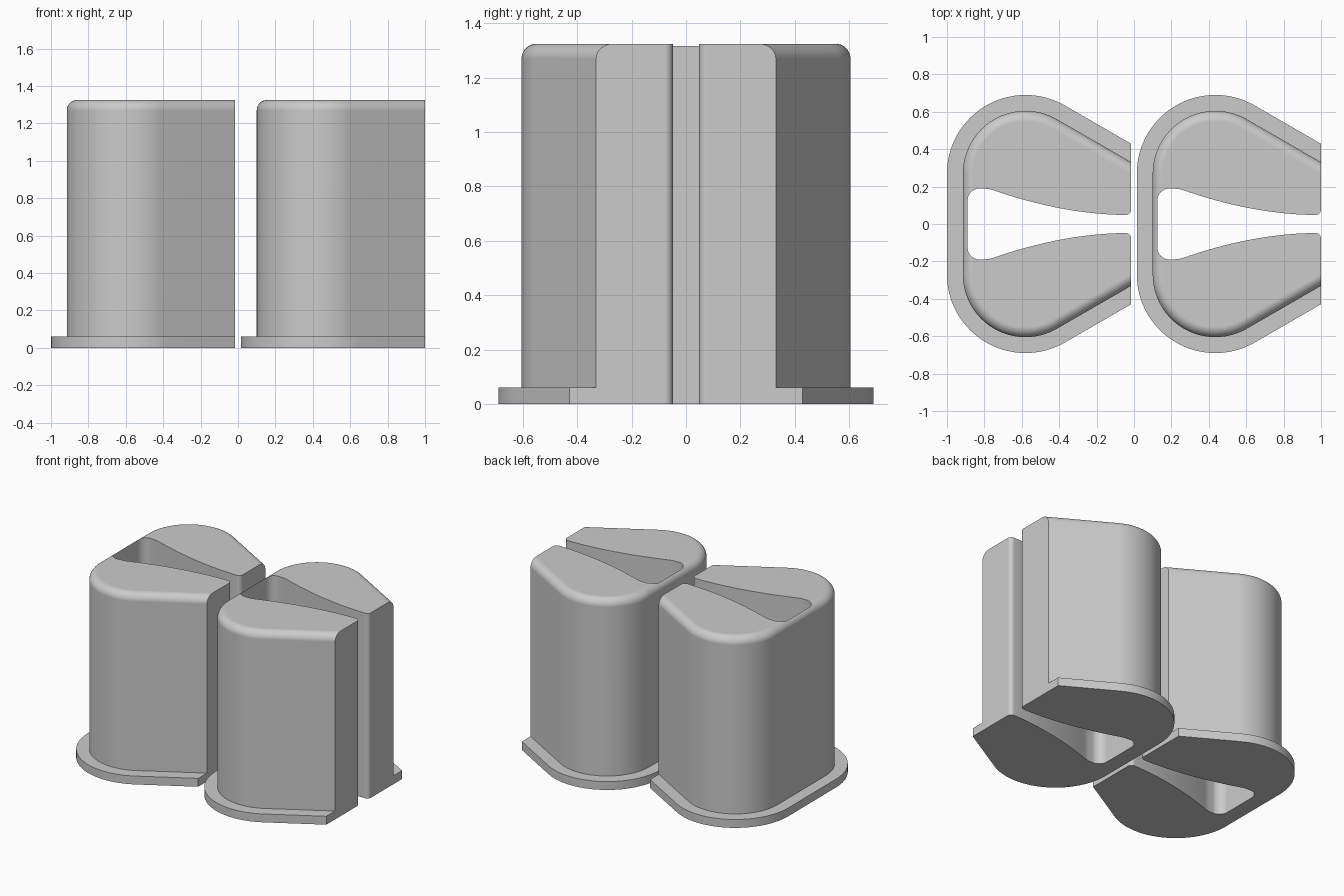
import bpy, bmesh, math

if "Cube" in bpy.data.objects:
    bpy.data.objects.remove(bpy.data.objects["Cube"])

X_END = -0.015            # flat open end of one holder
CX, CY = -0.58, 0.27      # centre of the big rounded corners
TOP, FLANGE, FILLET = 1.325, 0.06, 0.055
R_FLANGE, R_BODY = 0.42, 0.335
PITCH = 1.015             # distance between the two holders

grey = bpy.data.materials.new("light_grey")
grey.diffuse_color = (0.6, 0.6, 0.6, 1)
grey.use_nodes = True
grey.node_tree.nodes["Principled BSDF"].inputs["Base Color"].default_value = grey.diffuse_color


def arc(cx, cy, r, a0, a1, n):
    angles = [math.radians(a0 + (a1 - a0) * i / n) for i in range(n + 1)]
    return [(cx + r * math.cos(a), cy + r * math.sin(a)) for a in angles]


def mirrored(half):
    return half + [(x, -y) for x, y in reversed(half)]


def outline(r):
    """Open teardrop outline: sloped side, round corner, straight back."""
    corner = arc(CX, CY, r, 60, 180, 32)
    x, y = corner[0]
    end = (X_END, y - (X_END - x) * math.tan(math.radians(30)))
    return mirrored([end] + corner)


def loft(name, rings):
    """Stack equal-length rings of (points, z) into a closed solid."""
    bm = bmesh.new()
    rows = [[bm.verts.new((x, y, z)) for x, y in pts] for pts, z in rings]
    n = len(rows[0])
    for a, b in zip(rows, rows[1:]):
        for i in range(n - 1):
            bm.faces.new((a[i], a[i + 1], b[i + 1], b[i]))
    bm.faces.new(rows[0][::-1])
    bm.faces.new(rows[-1])
    # flat end face running the full height
    bm.faces.new([r[0] for r in rows] + [r[-1] for r in reversed(rows)])
    bmesh.ops.recalc_face_normals(bm, faces=bm.faces[:])
    mesh = bpy.data.meshes.new(name)
    bm.to_mesh(mesh)
    bm.free()
    mesh.materials.append(grey)
    obj = bpy.data.objects.new(name, mesh)
    bpy.context.collection.objects.link(obj)
    return obj


# Flange, straight wall and rounded top rim
rings = [(outline(R_FLANGE), 0), (outline(R_FLANGE), FLANGE), (outline(R_BODY), FLANGE)]
for i in range(9):
    a = math.radians(90 * i / 8)
    rings.append((outline(R_BODY - FILLET * (1 - math.cos(a))),
                  TOP - FILLET + FILLET * math.sin(a)))
holder = loft("left_holder", rings)

# Tapered slot: rounded mouth lip, curved side, rounded inner corner
half = [(0.2, 0.078)] + arc(-0.045, 0.078, 0.03, 0, -90, 6)
p0, p1, p2 = (-0.045, 0.048), (-0.38, 0.052), (-0.75, 0.18)
for i in range(1, 21):
    t = i / 20
    half.append(tuple((1 - t) ** 2 * a + 2 * t * (1 - t) * b + t * t * c
                      for a, b, c in zip(p0, p1, p2)))
half += [(-0.767, 0.185), (-0.785, 0.188)]
half += arc(-0.825, 0.125, 0.065, 90, 180, 10)
slot = mirrored(half)
cutter = loft("slot_cutter", [(slot, -0.2), (slot, 1.6)])

cut = holder.modifiers.new("slot", 'BOOLEAN')
cut.operation = 'DIFFERENCE'
cut.solver = 'EXACT'
cut.object = cutter
bpy.ops.object.select_all(action='DESELECT')
holder.select_set(True)
bpy.context.view_layer.objects.active = holder
bpy.ops.object.modifier_apply(modifier=cut.name)
bpy.data.objects.remove(cutter)

# Smooth curves with crisp edges
bpy.ops.object.shade_smooth_by_angle(angle=math.radians(30))
weighted = holder.modifiers.new("flat_normals", 'WEIGHTED_NORMAL')
weighted.keep_sharp = True

# Second identical holder
twin = holder.copy()
twin.data = holder.data.copy()
twin.name = "right_holder"
twin.location.x = PITCH
bpy.context.collection.objects.link(twin)
